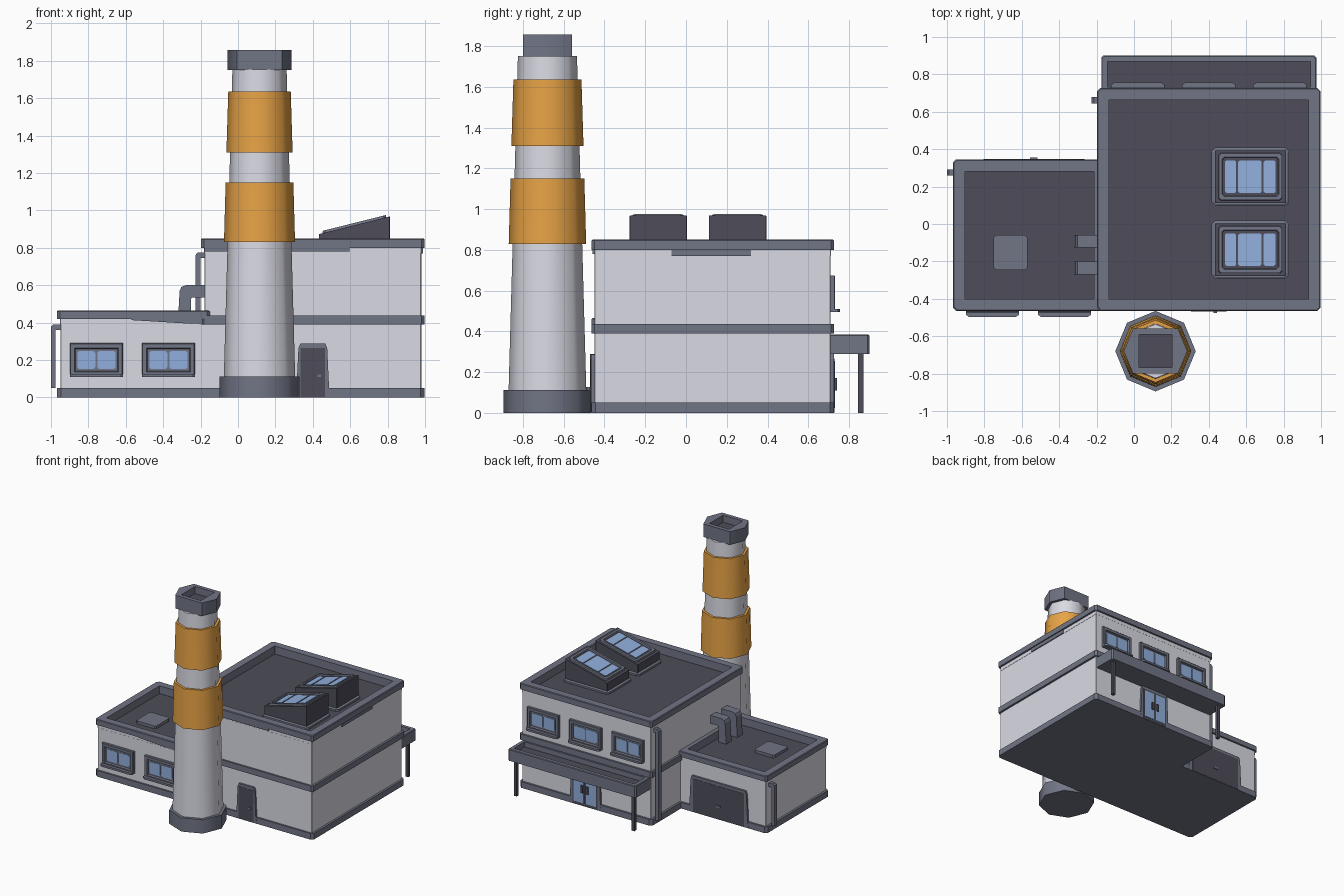
import bpy, bmesh, math

if "Cube" in bpy.data.objects:
    bpy.data.objects.remove(bpy.data.objects["Cube"])


def colour(name, r, g, b):
    m = bpy.data.materials.new(name)
    m.diffuse_color = (r, g, b, 1)
    m.use_nodes = True
    m.node_tree.nodes["Principled BSDF"].inputs["Base Color"].default_value = m.diffuse_color
    return m


WALL = colour("pale_wall", 0.70, 0.70, 0.78)
TRIM = colour("slate_trim", 0.165, 0.178, 0.235)
DARK = colour("dark_roof", 0.075, 0.073, 0.10)
ORANGE = colour("orange_band", 0.92, 0.42, 0.07)
GLASS = colour("blue_glass", 0.285, 0.43, 0.72)


def loft(name, loops, mats, smooth=None):
    """Closed solid through loops; mats = one per side step, then the end cap."""
    if not isinstance(mats, list):
        mats = [mats] * len(loops)
    used = list(dict.fromkeys(mats))
    bm = bmesh.new()
    rows = [[bm.verts.new(p) for p in lp] for lp in loops]
    n = len(rows[0])
    bm.faces.new(rows[0]).material_index = used.index(mats[0])
    bm.faces.new(rows[-1]).material_index = used.index(mats[-1])
    for k, (a, b) in enumerate(zip(rows, rows[1:])):
        for i in range(n):
            j = (i + 1) % n
            bm.faces.new((a[i], a[j], b[j], b[i])).material_index = used.index(mats[k])
    bmesh.ops.recalc_face_normals(bm, faces=bm.faces)
    me = bpy.data.meshes.new(name)
    bm.to_mesh(me)
    bm.free()
    for m in used:
        me.materials.append(m)
    ob = bpy.data.objects.new(name, me)
    bpy.context.collection.objects.link(ob)
    if smooth:
        bpy.ops.object.select_all(action='DESELECT')
        ob.select_set(True)
        bpy.context.view_layer.objects.active = ob
        bpy.ops.object.shade_smooth_by_angle(angle=math.radians(smooth))
    return ob


def rect(x0, x1, y0, y1, z, c=0.0):
    """Rectangle loop, corners chamfered by c; z may be a function of x."""
    if c:
        pts = [(x0 + c, y0), (x1 - c, y0), (x1, y0 + c), (x1, y1 - c),
               (x1 - c, y1), (x0 + c, y1), (x0, y1 - c), (x0, y0 + c)]
    else:
        pts = [(x0, y0), (x1, y0), (x1, y1), (x0, y1)]
    return [(x, y, z(x) if callable(z) else z) for x, y in pts]


def box(name, x0, x1, y0, y1, z0, z1, mat, c=0.0):
    return loft(name, [rect(x0, x1, y0, y1, z0, c), rect(x0, x1, y0, y1, z1, c)], mat)


def tray(name, x0, x1, y0, y1, z0, z1, floor, rim, c, under=None):
    """Slab with a raised rim and dark sunken floor; under = wall ring below the rim."""
    def inset(d, z, k=c):
        return rect(x0 + d, x1 - d, y0 + d, y1 - d, z, k)
    loops = [inset(0, z0), inset(0, z1 - .005), inset(.005, z1),
             inset(rim, z1, .001), inset(rim, floor, .001)]
    mats = [TRIM] * 4 + [DARK]
    if under:
        loops = [inset(.015, under, .003), inset(.015, z0, .003)] + loops
        mats = [WALL, TRIM] + mats
    loft(name, loops, mats)


def side_profile(name, pts, y0, y1, mat):
    """Profile in x-z extruded along y."""
    return loft(name, [[(x, y, z) for x, z in pts] for y in (y0, y1)], mat)


def facade(ox, oy, oz, s):
    """Maps (across, up, outward) to a front (s=1) or back (s=-1) wall."""
    return lambda pts, w: [(ox + s * u, oy - s * w, oz + v) for u, v in pts]


def oblong(u0, u1, v0, v1):
    return [(u0, v0), (u1, v0), (u1, v1), (u0, v1)]


# Building bodies
box("main_walls", -.18, .98, -.45, .71, .02, .772, WALL, .003)
box("wing_walls", -.95, -.15, -.45, .33, .02, .392, WALL, .003)

# Base, middle and roof trims
MAIN, WING = (-.197, .997, -.464, .726), (-.967, -.15, -.464, .345)
box("main_base", *MAIN, 0, .05, TRIM, .02)
box("wing_base", *WING, 0, .05, TRIM, .02)
box("main_middle_band", *MAIN, .39, .437, TRIM, .015)
tray("main_roof", *MAIN, .80, .85, .785, .063, .015, .77)
tray("wing_roof", *WING, .42, .465, .402, .063, .015, .39)
box("front_lip", -.18, .595, -.458, -.44, .78, .805, TRIM)
box("right_lip", .97, .988, -.07, .32, .77, .805, TRIM)
side_profile("wing_lip", [(-.57, .425), (-.57, .413), (-.19, .39), (-.19, .425)], -.458, -.44, TRIM)


# Windows with sill, recessed frame and two panes
def window(name, x, z, y, s):
    at = facade(x, y, z, s)
    outer, mid = oblong(-.1425, .1425, 0, .18), oblong(-.138, .138, .004, .176)
    inner, deep = oblong(-.118, .118, .025, .155), oblong(-.113, .113, .03, .15)
    loft(name + "_frame", [at(outer, -.01), at(outer, .018), at(mid, .022),
                           at(inner, .022), at(deep, .008)], TRIM)
    sill = oblong(-.1425, .1425, 0, .016)
    loft(name + "_sill", [at(sill, 0), at(sill, .035), at(oblong(-.125, .125, 0, .016), .047)], TRIM)
    for side, c in (("left", -.054), ("right", .054)):
        h, c2 = .048, .01
        pane = [(c - h + c2, .042), (c + h - c2, .042), (c + h, .052), (c + h, .128),
                (c + h - c2, .138), (c - h + c2, .138), (c - h, .128), (c - h, .052)]
        loft(f"{name}_{side}_pane", [at(pane, .006), at(pane, .012)], GLASS)


for i, x in enumerate((-.757, -.372)):
    window(f"front_window_{i + 1}", x, .11, -.45, 1)
for i, x in enumerate((.02, .40, .78)):
    window(f"back_window_{i + 1}", x, .495, .71, -1)


# Doors: flared frame with a flat leaf
def door(name, x, y, s, bottom, top, height, leaf):
    at = facade(x, y, 0, s)
    flare = [(-bottom, .001), (bottom, .001), (bottom - .008, .05), (top + .004, height - .025),
             (top - .006, height), (-top + .006, height), (-top - .004, height - .025), (-bottom + .008, .05)]
    loft(name + "_frame", [at(flare, -.01), at(flare, .0165)], TRIM)
    loft(name + "_leaf", [at(oblong(-leaf, leaf, .003, height - .022), w) for w in (.01, .0185)], DARK)
    return at


at = door("front_door", .40, -.45, 1, .095, .073, .287, .066)
loft("front_door_handle", [at(oblong(.025, .045, .108, .122), w) for w in (.01, .026)], TRIM)

at = door("wing_garage", -.535, .33, -1, .27, .247, .295, .23)
loft("garage_handle", [at(oblong(-.02, .02, .10, .115), w) for w in (.01, .026)], TRIM)

at = door("back_entrance", .40, .71, -1, .145, .125, .29, .112)
for side, k in (("left", -1), ("right", 1)):
    u0, u1 = sorted((k * .01, k * .10))
    loft(f"entrance_{side}_glass", [at(oblong(u0, u1, .025, .255), w) for w in (.014, .021)], GLASS)
    h0, h1 = sorted((k * .014, k * .034))
    loft(f"entrance_{side}_handle", [at(oblong(h0, h1, .11, .17), w) for w in (.01, .03)], DARK)

# Back canopy and posts
tray("canopy", -.175, .975, .70, .90, .29, .385, .345, .032, .01)
for side, x in (("left", -.13), ("right", .93)):
    box(f"canopy_post_{side}", x - .013, x + .013, .844, .870, 0, .30, DARK)


# Sloped skylights with three panes
def slope(d):
    return lambda x: .872 + (x - .43) * .25 + d


for i, y in enumerate((-.137, .253)):
    def around(mx, my, z, c=.012):
        return rect(.622 - mx, .622 + mx, y - my, y + my, z, c)
    loft(f"skylight_{i + 1}_flange", [around(.207, .156, .78, .02), around(.207, .156, .80, .02),
                                      around(.197, .146, .806, .02)], TRIM)
    loft(f"skylight_{i + 1}_body", [around(.19, .141, .78, .002), around(.19, .141, slope(0), .002)], DARK)
    loft(f"skylight_{i + 1}_rim", [around(.172, .128, slope(-.01)), around(.168, .124, slope(.013)),
                                   around(.152, .106, slope(.013)), around(.148, .102, slope(.003))],
         [TRIM] * 3 + [DARK])
    for j, (x0, x1) in enumerate(((.487, .546), (.557, .682), (.693, .757))):
        loft(f"skylight_{i + 1}_pane_{j + 1}",
             [rect(x0, x1, y - .087, y + .087, slope(d), .008) for d in (.001, .007)], GLASS)

# Wing roof hatch and elbow ducts
loft("roof_hatch", [rect(-.75, -.57, -.245, -.06, z, .012) for z in (.395, .425)], TRIM)
for i, y in enumerate((-.235, -.092)):
    side_profile(f"duct_{i + 1}", [(-.322, .395), (-.312, .57), (-.303, .59), (-.28, .6), (-.17, .6),
                                   (-.17, .535), (-.245, .535), (-.252, .525), (-.252, .395)],
                 y - .034, y + .034, TRIM)

# Rain pipes
side_profile("main_rain_pipe", [(-.228, .03), (-.228, .76), (-.215, .775), (-.17, .775), (-.17, .745),
                                (-.2, .745), (-.2, .03)], .644, .678, TRIM)
side_profile("wing_rain_pipe", [(-1, .05), (-1, .378), (-.988, .39), (-.94, .39), (-.94, .36),
                                (-.975, .36), (-.975, .05)], .26, .292, TRIM)

# Chimney
CX, CY = .115, -.68


def octagon(r, z, skip=()):
    return [(CX + r * math.cos(k * math.pi / 4), CY + r * math.sin(k * math.pi / 4), z)
            for k in range(8) if k not in skip]


loft("chimney_base", [octagon(.215, 0), octagon(.215, .112)], TRIM, 50)
loft("chimney_shaft", [octagon(.191, .10), octagon(.145, 1.752)], WALL, 50)
for name, z0, r0, z1, r1 in (("lower", .83, .19, 1.15, .181), ("upper", 1.31, .177, 1.635, .167)):
    loft(f"chimney_{name}_band", [octagon(r0 - .02, z0), octagon(r0, z0), octagon(r1, z1),
                                  octagon(r1 - .025, z1)], ORANGE, 50)
# Six-sided cap with a square opening whose loop has two extra side midpoints
hole = [(.088, 0), (.088, .088), (-.088, .088), (-.088, 0), (-.088, -.088), (.088, -.088)]
loft("chimney_cap", [octagon(.17, 1.75, (2, 6)), octagon(.17, 1.857, (2, 6))] +
     [[(CX + x, CY + y, z) for x, y in hole] for z in (1.857, 1.80)], [TRIM] * 3 + [DARK], 50)
